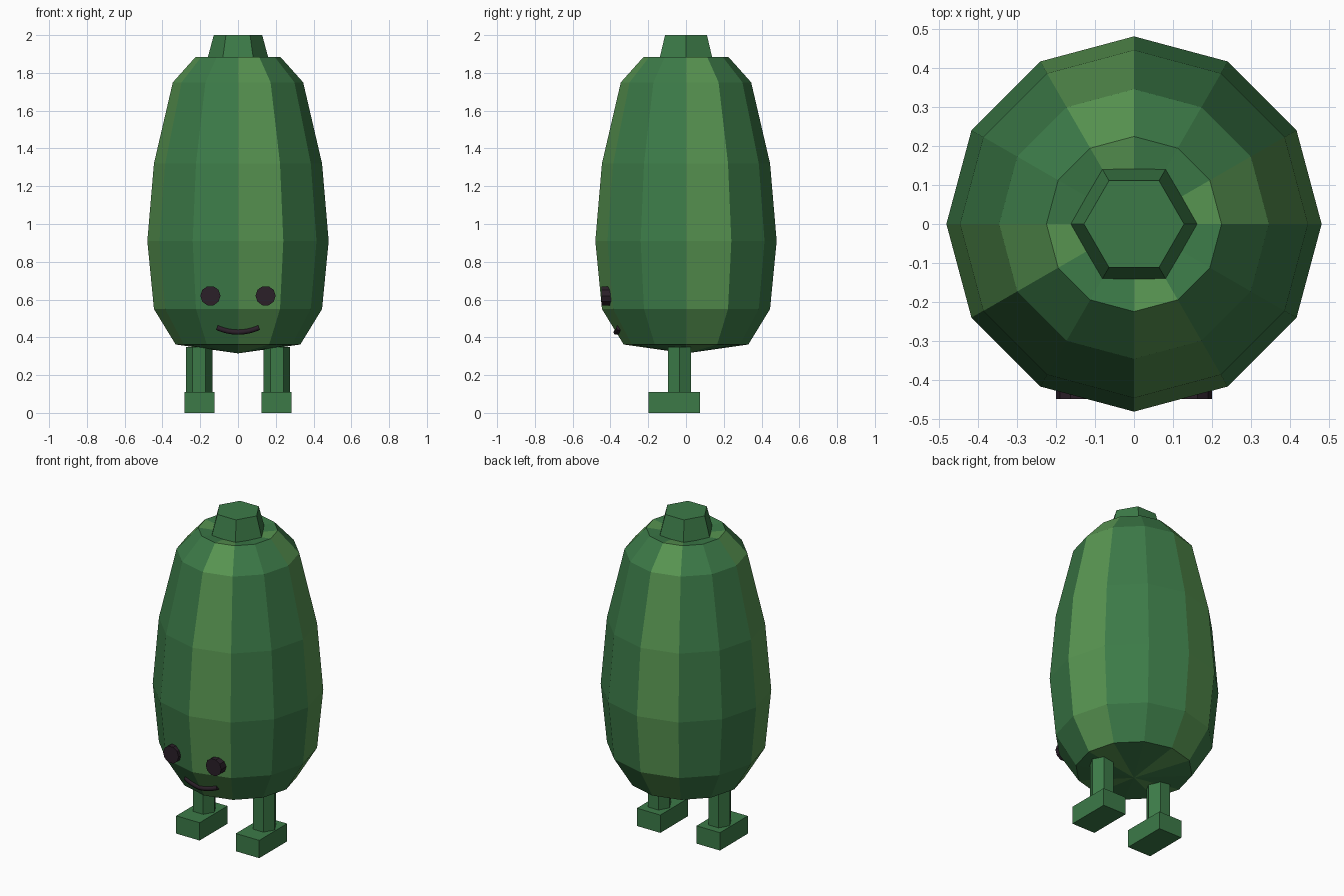
import bpy, bmesh, math
from mathutils import Vector

if "Cube" in bpy.data.objects:
    bpy.data.objects.remove(bpy.data.objects["Cube"])


def material(name, rgb):
    m = bpy.data.materials.new(name)
    m.diffuse_color = (*rgb, 1)
    m.use_nodes = True
    m.node_tree.nodes["Principled BSDF"].inputs["Base Color"].default_value = m.diffuse_color
    return m


DARK = material("dark green", (0.045, 0.195, 0.064))
LIGHT = material("light green", (0.097, 0.30, 0.083))
BLACK = material("soft black", (0.024, 0.014, 0.022))


def finish(name, bm, *mats):
    bmesh.ops.recalc_face_normals(bm, faces=bm.faces)
    me = bpy.data.meshes.new(name)
    bm.to_mesh(me)
    bm.free()
    for m in mats:
        me.materials.append(m)
    ob = bpy.data.objects.new(name, me)
    bpy.context.collection.objects.link(ob)
    return ob


def lathe(name, profile, sides, centre, *mats):
    """Faceted solid of revolution about z; a radius of 0 makes a tip."""
    bm = bmesh.new()
    rings = []
    for r, z in profile:
        n = sides if r else 1
        rings.append([bm.verts.new((centre[0] + r * math.cos(math.tau * i / sides),
                                    centre[1] + r * math.sin(math.tau * i / sides), z))
                      for i in range(n)])
    for a, b in zip(rings, rings[1:]):
        for i in range(sides):
            j = (i + 1) % sides
            quad = [a[i % len(a)], a[j % len(a)], b[j % len(b)], b[i % len(b)]]
            f = bm.faces.new(list(dict.fromkeys(quad)))
            # every third panel is a light stripe
            f.material_index = 1 if len(mats) > 1 and i % 3 == 0 else 0
    for ring in (rings[0], rings[-1]):
        if len(ring) > 1:
            bm.faces.new(ring)
    return finish(name, bm, *mats)


# striped body with a shallow dip at the top
lathe("body", [(0, 0.315), (0.33, 0.362), (0.445, 0.55), (0.48, 0.91), (0.445, 1.32),
               (0.345, 1.75), (0.224, 1.885), (0, 1.855)], 12, (0, 0), DARK, LIGHT)

# tapered stem
lathe("stem", [(0.166, 1.86), (0.128, 2.0)], 6, (0, 0), DARK)

for side, s in (("left", -1), ("right", 1)):
    # six-sided leg
    lathe(side + "_leg", [(0.07, 0.1), (0.07, 0.35)], 6, (s * 0.206, -0.035), DARK)

    # block foot
    bm = bmesh.new()
    bmesh.ops.create_cube(bm, size=1)
    for v in bm.verts:
        v.co = Vector((v.co.x * 0.16 + s * 0.204, v.co.y * 0.272 - 0.062, v.co.z * 0.11 + 0.055))
    finish(side + "_foot", bm, DARK)

    # disc eye, facing forward
    eye = lathe(side + "_eye", [(0.053, -0.025), (0.053, 0.025)], 10, (0, 0), BLACK)
    eye.rotation_euler.x = math.pi / 2
    eye.location = (s * 0.146, -0.423, 0.62)

# smile: tube bent along the front of the body
curve = bpy.data.curves.new("smile", "CURVE")
curve.dimensions = "3D"
curve.bevel_depth = 0.015
curve.bevel_resolution = 1
curve.use_fill_caps = True
spline = curve.splines.new("POLY")
spline.points.add(8)
for i, p in enumerate(spline.points):
    t = i / 4 - 1
    p.co = (0.11 * t, -0.370 + 0.015 * abs(t), 0.427 + 0.024 * t * t, 1)
curve.materials.append(BLACK)
bpy.context.collection.objects.link(bpy.data.objects.new("smile", curve))
